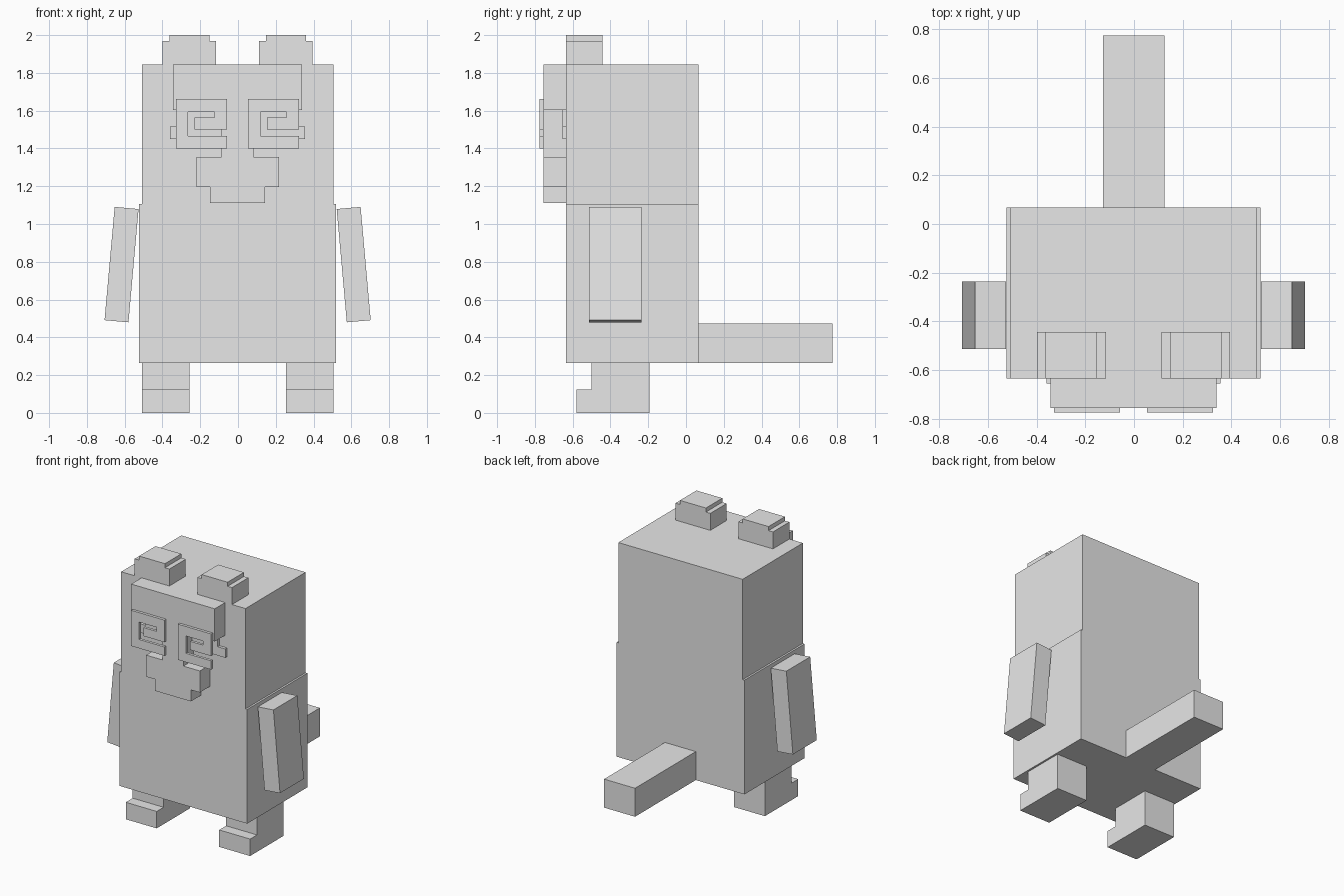
import bpy, bmesh
from math import radians
from mathutils import Vector, Matrix

cube = bpy.data.objects.get("Cube")
if cube:
    bpy.data.objects.remove(cube, do_unlink=True)

GREY = (0.8, 0.8, 0.8, 1)
mat = bpy.data.materials.new("plain_grey")
mat.use_nodes = True
mat.diffuse_color = GREY
mat.node_tree.nodes["Principled BSDF"].inputs["Base Color"].default_value = GREY

FRONT, BACK = -0.634, 0.067   # front and back planes of the trunk
FACE = -0.755                 # front plane of the raised face
CX = -0.002                   # symmetry plane


def finish(name, bm):
    bmesh.ops.recalc_face_normals(bm, faces=bm.faces)
    mesh = bpy.data.meshes.new(name)
    bm.to_mesh(mesh)
    bm.free()
    mesh.materials.append(mat)
    obj = bpy.data.objects.new(name, mesh)
    bpy.context.collection.objects.link(obj)
    return obj


def prism(name, outline, y0, y1):
    """Extrude an (x, z) outline from y0 to y1."""
    bm = bmesh.new()
    face = bm.faces.new([bm.verts.new((x, y0, z)) for x, z in outline])
    ext = bmesh.ops.extrude_face_region(bm, geom=[face])
    moved = [v for v in ext["geom"] if isinstance(v, bmesh.types.BMVert)]
    bmesh.ops.translate(bm, verts=moved, vec=(0, y1 - y0, 0))
    return finish(name, bm)


def box(name, x, y, z, tilt=0):
    """Box from (min, max) ranges, tilted about its own centre."""
    lo, hi = Vector((x[0], y[0], z[0])), Vector((x[1], y[1], z[1]))
    bm = bmesh.new()
    bmesh.ops.create_cube(bm, size=1, matrix=Matrix.Diagonal((*(hi - lo), 1)))
    obj = finish(name, bm)
    obj.location = (lo + hi) / 2
    obj.rotation_euler.y = tilt
    return obj


def mirrored(half):
    """Close a half outline across the symmetry plane."""
    return [(CX + x, z) for x, z in half] + [(CX - x, z) for x, z in reversed(half)]


# Trunk, head and tail
box("body", (CX - 0.521, CX + 0.521), (FRONT, BACK), (0.263, 1.105))
box("head", (CX - 0.507, CX + 0.507), (FRONT, BACK), (1.105, 1.845))
box("tail", (-0.127, 0.125), (BACK, 0.775), (0.263, 0.473))

# Raised face: brow, nose bridge and stepped muzzle in one outline
prism("face", mirrored([(0.341, 1.845), (0.341, 1.604), (0.085, 1.604), (0.085, 1.354),
                        (0.219, 1.354), (0.219, 1.195), (0.146, 1.195), (0.146, 1.11)]),
      FACE, FRONT)

# Paired parts
for side, s in (("left", 1), ("right", -1)):
    def xs(a, b):
        return sorted((CX + s * a, CX + s * b))

    # Limbs
    box(side + "_leg", xs(0.255, 0.507), (-0.5, -0.192), (0.0, 0.263))
    box(side + "_toe", xs(0.255, 0.507), (-0.58, -0.5), (0.0, 0.125))
    box(side + "_arm", xs(0.551, 0.678), (-0.514, -0.236), (0.484, 1.086),
        tilt=-s * radians(5.1))

    # Stepped ear
    ear = [(0.114, 1.845), (0.397, 1.845), (0.397, 1.97), (0.361, 1.97),
           (0.361, 2.0), (0.15, 2.0), (0.15, 1.97), (0.114, 1.97)]
    prism(side + "_ear", [(CX + s * x, z) for x, z in ear], FRONT, -0.443)

    # Flat eye patch with an outer tab
    eye = [(0.085, 1.45), (0.357, 1.45), (0.357, 1.515),
           (0.295, 1.515), (0.295, 1.604), (0.085, 1.604)]
    prism(side + "_eye_patch", [(CX + s * x, z) for x, z in eye], -0.655, FRONT)

# Lenses with a hooked slot, both turned the same way
W, H = 0.271, 0.263
lens = [(0, 0), (W, 0), (W, 0.065), (0.065, 0.065), (0.065, 0.193), (0.205, 0.193),
        (0.205, 0.163), (0.1, 0.163), (0.1, 0.1), (W, 0.1), (W, H), (0, H)]
for name, x0 in (("right_lens", -0.329), ("left_lens", 0.053)):
    prism(name, [(x0 + x, 1.4 + z) for x, z in lens], -0.775, FACE)
